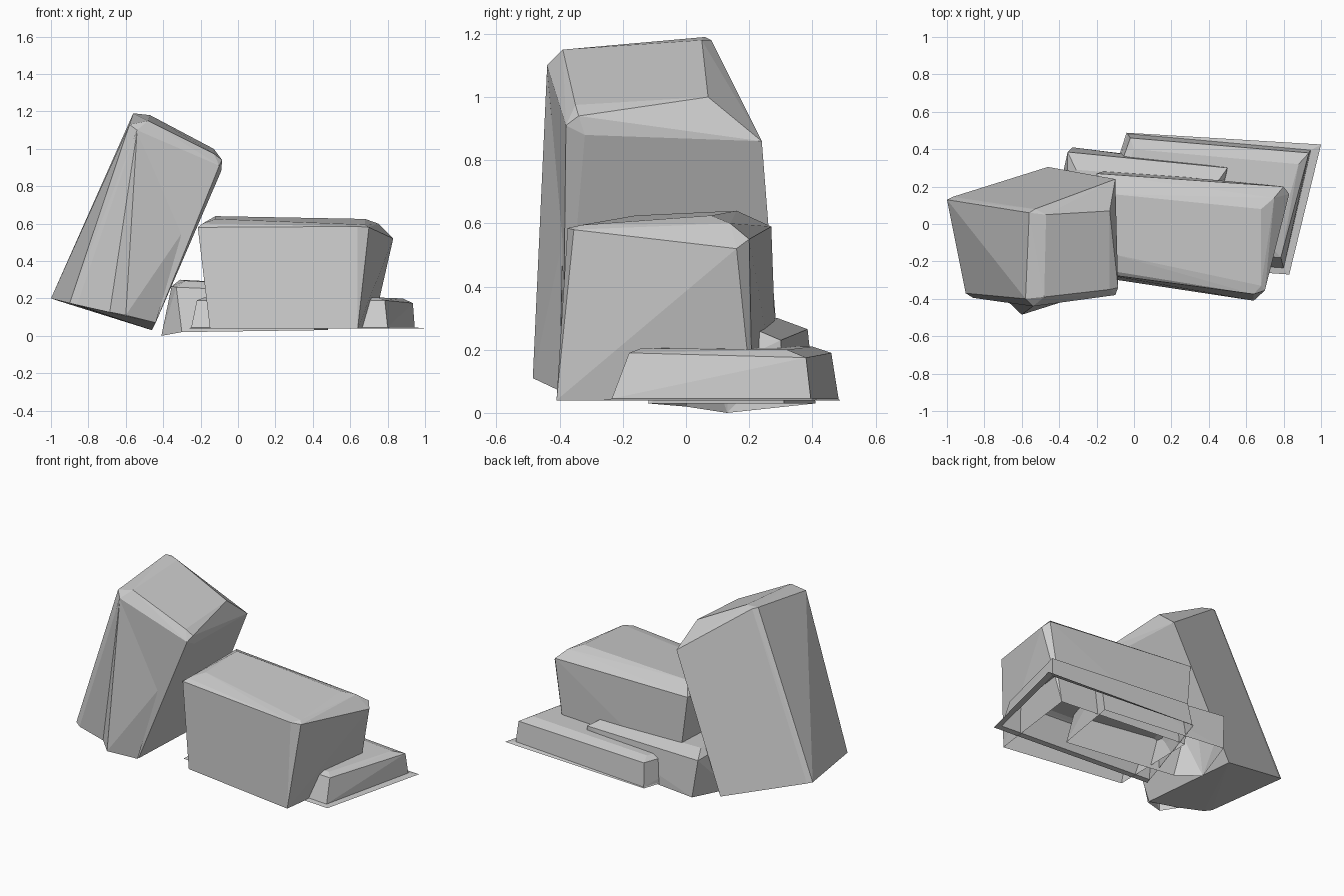
import bpy, bmesh


def rock(name, base, upper, open_base=True, skirt=None):
    """Flat-faced boulder: hull of a base loop and upper rim points."""
    bm = bmesh.new()
    for p in base + upper:
        bm.verts.new(p)
    bmesh.ops.convex_hull(bm, input=bm.verts[:])
    loose = [v for v in bm.verts if not v.link_faces]
    bmesh.ops.delete(bm, geom=loose, context='VERTS')
    bmesh.ops.recalc_face_normals(bm, faces=bm.faces[:])
    if open_base:
        base_set = {tuple(round(c, 3) for c in p) for p in base}
        under = [f for f in bm.faces if all(
            tuple(round(c, 3) for c in v.co) in base_set for v in f.verts)]
        bmesh.ops.delete(bm, geom=under, context='FACES')
    if skirt:
        n = len(skirt)
        inner = [bm.verts.new(p) for p in base]
        outer = [bm.verts.new(p) for p in skirt]
        for i in range(n):
            j = (i + 1) % n
            bm.faces.new((inner[i], outer[i], outer[j], inner[j]))
        bmesh.ops.remove_doubles(bm, verts=bm.verts[:], dist=0.001)
    bmesh.ops.dissolve_limit(bm, angle_limit=0.04, verts=bm.verts[:], edges=bm.edges[:])
    me = bpy.data.meshes.new(name)
    bm.to_mesh(me)
    bm.free()
    ob = bpy.data.objects.new(name, me)
    bpy.context.collection.objects.link(ob)
    return ob


# Tall leaning block, closed underneath, with a chipped top rim
rock("leaning_block",
     base=[(-1.0, 0.13, 0.20), (-0.97, 0.145, 0.19), (-0.46, 0.305, 0.03),
           (-0.44, -0.39, 0.07), (-0.66, -0.405, 0.12), (-0.86, -0.395, 0.165),
           (-0.90, -0.37, 0.175)],
     upper=[(-0.56, 0.06, 1.19), (-0.53, 0.08, 1.18), (-0.47, 0.05, 1.18),
            (-0.58, -0.40, 1.13), (-0.54, -0.44, 1.10), (-0.48, -0.39, 1.15),
            (-0.13, -0.35, 0.975), (-0.085, -0.34, 0.94), (-0.10, -0.38, 0.91),
            (-0.13, 0.07, 1.0), (-0.10, 0.24, 0.86), (-0.09, -0.32, 0.88)],
     open_base=False)

# Thin ridge running up the front of the leaning block
rock("front_ridge",
     base=[(-0.70, -0.39, 0.13), (-0.60, -0.485, 0.11), (-0.44, -0.40, 0.07)],
     upper=[(-0.54, -0.44, 1.09), (-0.55, -0.42, 1.0), (-0.30, -0.39, 0.55)])

# Main block, flaring towards the top with a stepped chamfer
rock("main_block",
     base=[(-0.15, -0.29, 0.04), (0.64, -0.41, 0.04),
           (0.72, 0.21, 0.04), (-0.14, 0.29, 0.04)],
     upper=[(-0.215, -0.26, 0.58), (0.64, -0.375, 0.585), (0.70, -0.355, 0.58),
            (0.83, 0.16, 0.52), (0.80, 0.20, 0.55), (-0.20, 0.27, 0.59),
            (-0.19, -0.24, 0.60), (0.68, -0.33, 0.595), (0.75, 0.14, 0.60),
            (-0.12, -0.16, 0.625), (0.60, -0.22, 0.605),
            (0.68, 0.08, 0.625), (-0.12, 0.16, 0.64)])

# Middle block behind the main one
rock("rear_block",
     base=[(-0.41, 0.13, 0.0), (-0.30, 0.0, 0.02), (0.41, -0.12, 0.03),
           (0.48, 0.31, 0.03), (-0.33, 0.41, 0.03)],
     upper=[(-0.355, 0.385, 0.265), (-0.355, 0.15, 0.265), (-0.33, 0.05, 0.26),
            (0.38, -0.08, 0.23), (0.50, 0.30, 0.23), (-0.31, 0.29, 0.30),
            (-0.28, 0.10, 0.295), (0.36, 0.0, 0.26), (0.45, 0.23, 0.26)])

# Low slab with a thin ground skirt that fades out at the back left
rock("low_slab",
     base=[(-0.25, -0.16, 0.045), (0.80, -0.235, 0.045),
           (0.945, 0.395, 0.045), (-0.035, 0.483, 0.045)],
     upper=[(-0.22, -0.11, 0.19), (0.785, -0.18, 0.19), (0.935, 0.38, 0.175),
            (-0.02, 0.46, 0.19), (-0.18, -0.08, 0.205), (0.75, -0.14, 0.205),
            (0.88, 0.32, 0.20), (0.0, 0.40, 0.21)],
     skirt=[(-0.26, -0.19, 0.04), (0.83, -0.27, 0.04),
            (1.0, 0.425, 0.04), (-0.04, 0.488, 0.04)])
